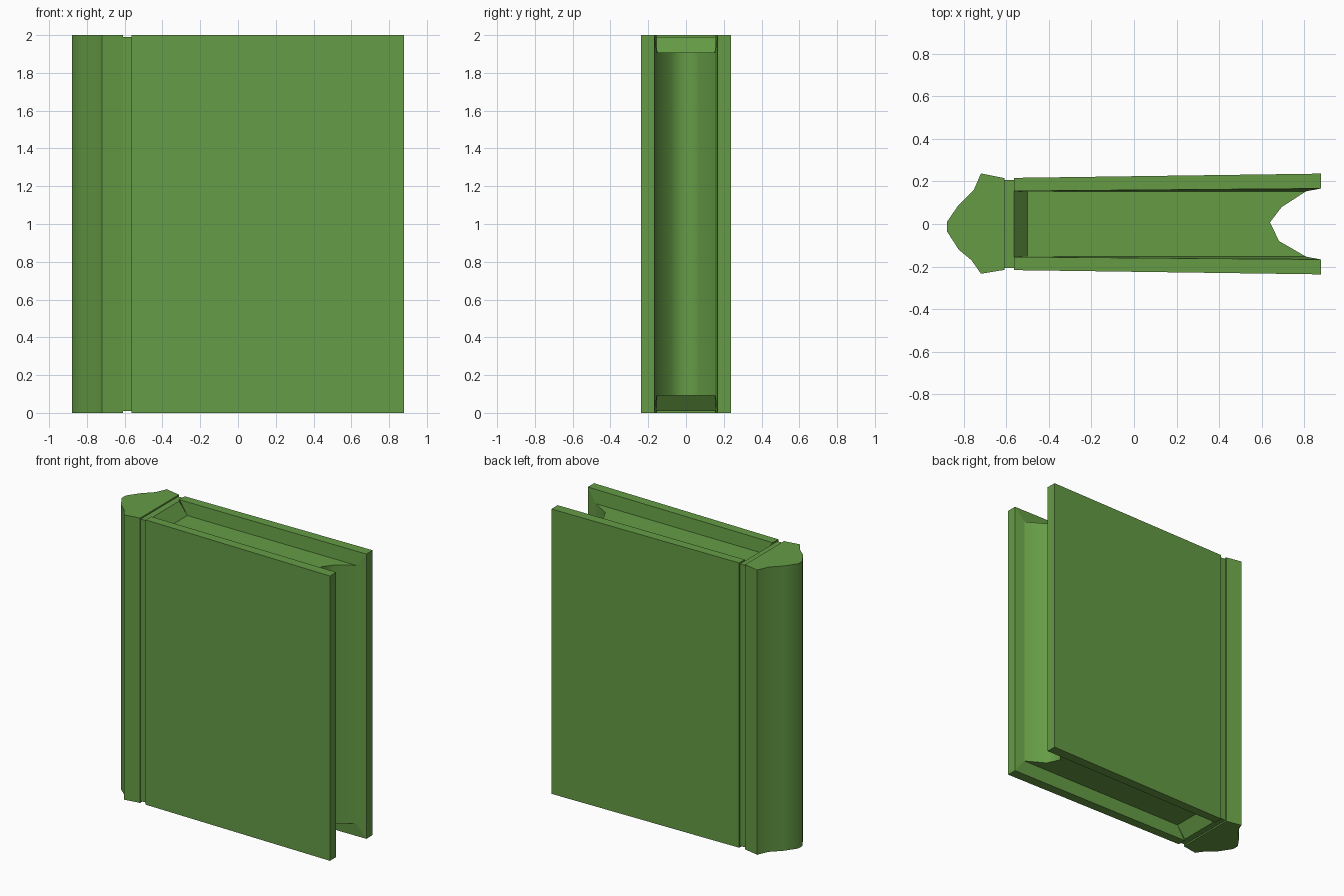
import bpy, bmesh, math

if "Cube" in bpy.data.objects:
    bpy.data.objects.remove(bpy.data.objects["Cube"])

mat = bpy.data.materials.new("green")
mat.diffuse_color = (0.13, 0.33, 0.06, 1)
mat.use_nodes = True
mat.node_tree.nodes["Principled BSDF"].inputs["Base Color"].default_value = mat.diffuse_color


def build(name, faces, smooth=None):
    """Make a mesh object from faces given as lists of points, welded together."""
    bm = bmesh.new()
    for pts in faces:
        bm.faces.new([bm.verts.new(p) for p in pts])
    bmesh.ops.remove_doubles(bm, verts=bm.verts, dist=0.0005)
    bmesh.ops.recalc_face_normals(bm, faces=bm.faces)
    me = bpy.data.meshes.new(name)
    bm.to_mesh(me)
    bm.free()
    me.materials.append(mat)
    ob = bpy.data.objects.new(name, me)
    bpy.context.collection.objects.link(ob)
    if smooth:
        bpy.ops.object.select_all(action='DESELECT')
        ob.select_set(True)
        bpy.context.view_layer.objects.active = ob
        bpy.ops.object.shade_smooth_by_angle(angle=math.radians(smooth))
    return ob


def walls(path, z0, z1):
    return [[(*a, z0), (*b, z0), (*b, z1), (*a, z1)] for a, b in zip(path, path[1:])]


def bridge(a, b, skip=()):
    n = len(a)
    return [[a[i], a[(i + 1) % n], b[(i + 1) % n], b[i]] for i in range(n) if i not in skip]


def ring(x, y, z0, z1):
    return [(x, -y, z0), (x, y, z0), (x, y, z1), (x, -y, z1)]


# Rounded spine with the narrower hinge groove behind the covers
spine = [(-0.61, 0.216), (-0.72, 0.238), (-0.753, 0.162), (-0.825, 0.09), (-0.88, 0.01),
         (-0.88, -0.035), (-0.825, -0.12), (-0.765, -0.17), (-0.72, -0.234), (-0.61, -0.216)]
rings = [ring(-0.61, 0.216, 0, 2), ring(-0.61, 0.208, 0.01, 1.99), ring(-0.565, 0.208, 0.01, 1.99)]
faces = walls(spine, 0, 2) + [[(*p, z) for p in spine] for z in (0, 2)]
faces += bridge(rings[0], rings[1]) + bridge(rings[1], rings[2])
build("spine", faces, 45)

# Covers: tapered boards whose inner side slopes down to the page block
for name, s in (("front_cover", -1), ("back_cover", 1)):
    def panel(xa, ya, xb, yb, z):
        return [(xa, s * ya, z), (xb, s * yb, z), (xb, s * yb, 2 - z), (xa, s * ya, 2 - z)]
    outer = panel(-0.565, 0.217, 0.88, 0.237, 0)
    rim = panel(-0.565, 0.155, 0.88, 0.167, 0)
    inset = panel(-0.50, 0.152, 0.81, 0.154, 0.093)
    build(name, [outer] + bridge(outer, rim) + bridge(rim, inset, skip=(3,)))

# Page block: sunken top and bottom, hollow fore edge, slope up to the spine
fore = [(0.81, 0.154), (0.695, 0.08), (0.64, 0.008), (0.682, -0.08), (0.81, -0.154)]
faces = walls(fore, 0.093, 1.907)
for z, zs in ((0.093, 0.01), (1.907, 1.99)):
    faces.append([(-0.50, -0.152, z), (-0.50, 0.152, z)] + [(*p, z) for p in fore])
    faces.append([(-0.50, -0.152, z), (-0.50, 0.152, z), (-0.565, 0.155, zs), (-0.565, -0.155, zs)])
# Normals of the open block are set by adding the hidden closing sides
faces.append([(-0.50, y, z) for y, z in ((-0.152, 0.093), (0.152, 0.093), (0.152, 1.907), (-0.152, 1.907))])
pages = build("pages", faces, 65)
